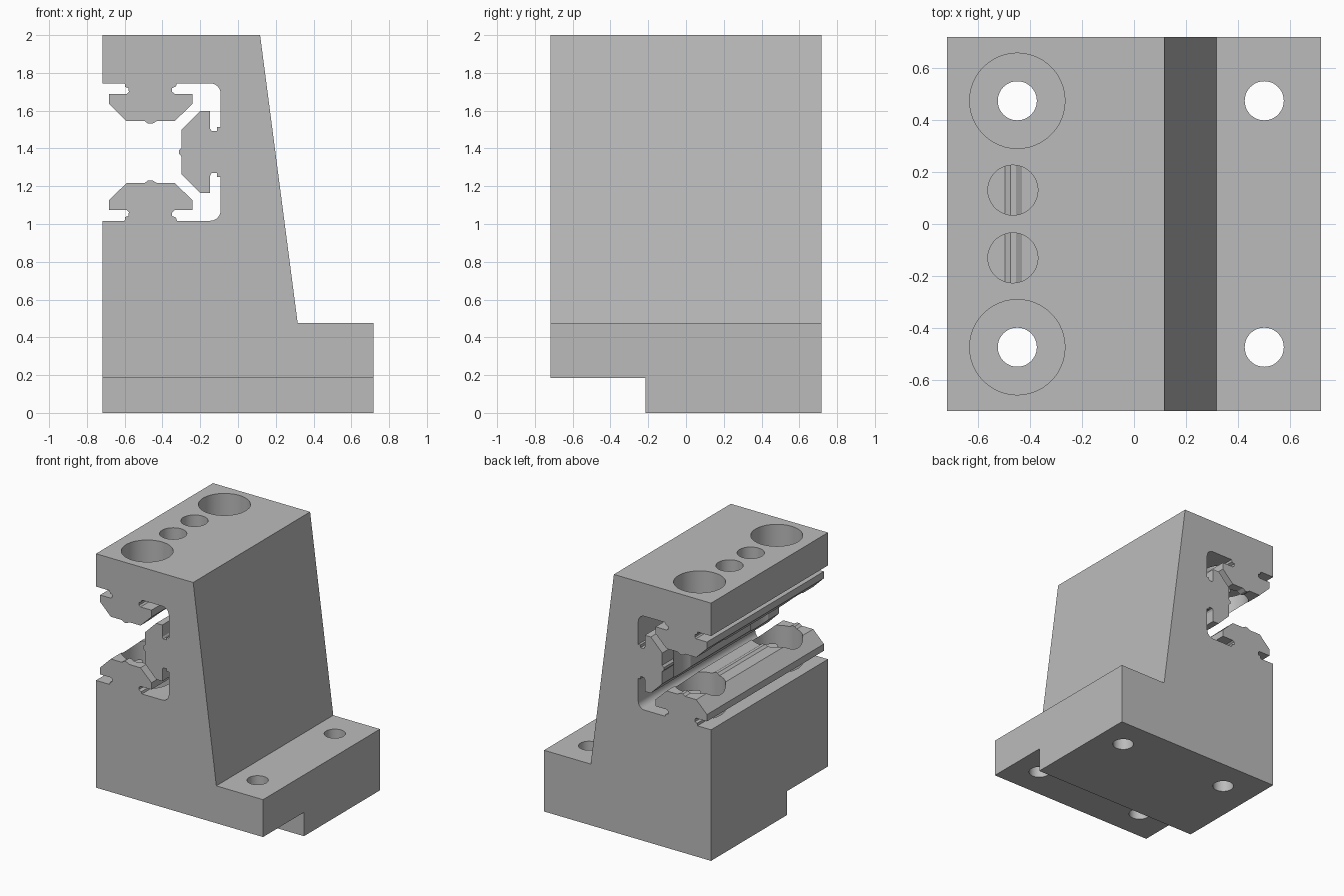
import bpy, bmesh, math

cube = bpy.data.objects.get("Cube")
if cube:
    bpy.data.objects.remove(cube, do_unlink=True)

grey = bpy.data.materials.new("plain grey")
grey.use_nodes = True
colour = (0.5, 0.5, 0.5, 1)
grey.diffuse_color = colour
grey.node_tree.nodes["Principled BSDF"].inputs["Base Color"].default_value = colour

HALF = 0.717      # half width and half depth
MID = 1.381       # height of the slot's centre line


def finish(bm, name):
    bmesh.ops.recalc_face_normals(bm, faces=bm.faces)
    mesh = bpy.data.meshes.new(name)
    bm.to_mesh(mesh)
    bm.free()
    mesh.materials.append(grey)
    obj = bpy.data.objects.new(name, mesh)
    bpy.context.collection.objects.link(obj)
    return obj


def extrude_profile(name, points):
    bm = bmesh.new()
    face = bm.faces.new([bm.verts.new((x, -HALF, z)) for x, z in points])
    ext = bmesh.ops.extrude_face_region(bm, geom=[face])
    verts = [v for v in ext["geom"] if isinstance(v, bmesh.types.BMVert)]
    bmesh.ops.translate(bm, verts=verts, vec=(0, 2 * HALF, 0))
    return finish(bm, name)


def drill(x, y, radius, bottom, top, name):
    bm = bmesh.new()
    bmesh.ops.create_cone(bm, cap_ends=True, segments=48, radius1=radius,
                          radius2=radius, depth=top - bottom)
    bmesh.ops.translate(bm, verts=bm.verts, vec=(x, y, (top + bottom) / 2))
    return finish(bm, name)


def box(name, low, high):
    bm = bmesh.new()
    bmesh.ops.create_cube(bm, size=1)
    for v in bm.verts:
        for i in range(3):
            v.co[i] = high[i] if v.co[i] > 0 else low[i]
    return finish(bm, name)


def arc(cx, cz, r, start, end, steps=6):
    angles = [math.radians(start + (end - start) * i / steps) for i in range(steps + 1)]
    return [(cx + r * math.cos(a), cz + r * math.sin(a)) for a in angles]


# Upper half of the clamping slot: top jaw, rounded corner, side jaw
# (x, height above the centre line)
upper = [(-HALF, .364), (-.6, .364), (-.598, .345), (-.58, .338), (-.578, .318),
         (-.588, .308), (-.682, .308), (-.682, .255), (-.59, .164), (-.495, .164),
         (-.475, .15), (-.453, .15), (-.43, .164), (-.335, .164), (-.241, .255),
         (-.241, .308), (-.335, .308), (-.348, .318), (-.35, .338), (-.328, .348),
         (-.323, .364)]
upper += arc(-.147, .309, .055, 90, 0)
upper += [(-.092, .132), (-.11, .132), (-.112, .112), (-.14, .112), (-.148, .125),
          (-.148, .218), (-.2, .218), (-.298, .12), (-.298, .025), (-.312, .01)]
slot = [(x, MID + z) for x, z in upper]
slot += [(x, MID - z) for x, z in reversed(upper)]

outline = [(-HALF, 0), (HALF, 0), (HALF, .475), (.316, .475), (.117, 2), (-HALF, 2)]
body = extrude_profile("clamp_body", outline + slot)

# Step under the front, bolt holes, counterbores and set screw holes
cutters = [box("step_cutter", (-1, -1, -1), (1, -.215, .185))]
for side in (-1, 1):
    y = .473 * side
    cutters.append(drill(.5, y, .075, -.1, .6, "flange_hole"))
    cutters.append(drill(-.448, y, .075, -.1, .6, "bolt_hole"))
    cutters.append(drill(-.448, y, .183, .475, 2.1, "counterbore"))
    cutters.append(drill(-.465, .13 * side, .096, MID, 2.1, "set_screw_hole"))

bpy.context.view_layer.objects.active = body
for cutter in cutters:
    mod = body.modifiers.new("cut", "BOOLEAN")
    mod.operation = "DIFFERENCE"
    mod.solver = "EXACT"
    mod.object = cutter
    bpy.ops.object.modifier_apply(modifier=mod.name)
    bpy.data.objects.remove(cutter, do_unlink=True)

bpy.ops.object.select_all(action="DESELECT")
body.select_set(True)
bpy.ops.object.shade_smooth_by_angle(angle=math.radians(25))
